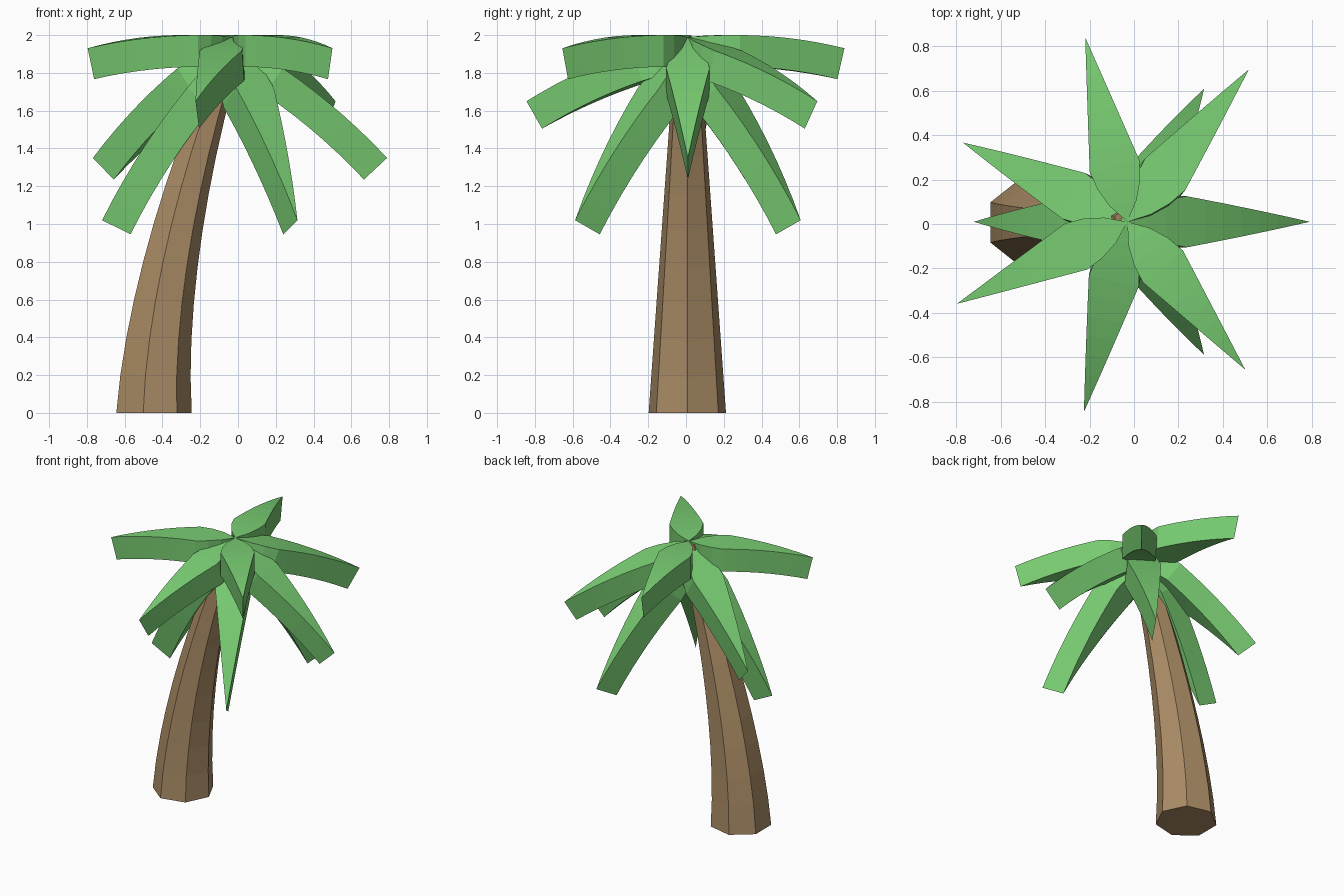
import bpy, bmesh, math
from mathutils import Vector

if "Cube" in bpy.data.objects:
    bpy.data.objects.remove(bpy.data.objects["Cube"])


def material(name, rgb):
    m = bpy.data.materials.new(name)
    m.diffuse_color = (*rgb, 1)
    m.use_nodes = True
    m.node_tree.nodes["Principled BSDF"].inputs["Base Color"].default_value = m.diffuse_color
    return m


BARK = material("bark brown", (0.40, 0.26, 0.13))
LEAF = material("leaf green", (0.19, 0.61, 0.17))


def loft(name, rings, mat):
    """Skin a list of closed rings with equal point counts and cap both ends."""
    bm = bmesh.new()
    loops = [[bm.verts.new(p) for p in ring] for ring in rings]
    n = len(loops[0])
    for a, b in zip(loops, loops[1:]):
        for i in range(n):
            j = (i + 1) % n
            bm.faces.new((a[i], a[j], b[j], b[i]))
    bm.faces.new(loops[0])
    bm.faces.new(loops[-1])
    bmesh.ops.remove_doubles(bm, verts=bm.verts, dist=1e-5)
    bmesh.ops.dissolve_degenerate(bm, edges=bm.edges, dist=1e-5)
    bmesh.ops.recalc_face_normals(bm, faces=bm.faces)
    me = bpy.data.meshes.new(name)
    bm.to_mesh(me)
    bm.free()
    me.materials.append(mat)
    ob = bpy.data.objects.new(name, me)
    bpy.context.collection.objects.link(ob)
    return ob


# Trunk: seven-sided, tapering and leaning over to the crown
HEIGHT, SIDES, STEPS = 1.965, 7, 10
CROWN = Vector((-0.03, 0.01, 1.99))
rings = []
for k in range(STEPS + 1):
    t = k / STEPS
    radius = 0.21 - 0.145 * t
    cx = -0.455 + 0.425 * t ** 1.7
    tilt = math.radians(18) * t
    ring = []
    for i in range(SIDES):
        a = math.tau * i / SIDES
        u = radius * math.cos(a)
        ring.append((cx + u * math.cos(tilt), 0.007 + radius * math.sin(a),
                     HEIGHT * t - u * math.sin(tilt)))
    rings.append(ring)
loft("trunk", rings, BARK)

# Leaves: thick pointed blades, bent downward along an arc
THICK, BEND = 0.168, math.radians(18)
OUTLINE = [(0, 0), (0.1, 0.062), (0.2, 0.098), (0.3, 0.115), (1, 0)]


def half_width(t):
    for (t0, w0), (t1, w1) in zip(OUTLINE, OUTLINE[1:]):
        if t <= t1 + 1e-6:
            return w0 + (w1 - w0) * (t - t0) / (t1 - t0)
    return 0


def leaf(name, heading, droop, length):
    h = math.radians(heading)
    out = Vector((math.cos(h), math.sin(h), 0))
    side = Vector((-math.sin(h), math.cos(h), 0))
    start = math.radians(droop) - BEND / 2
    arc_r = length / (2 * math.sin(BEND / 2))
    rings = []
    for k in range(11):
        t = k / 10
        a = start + BEND * t
        r = arc_r * (math.sin(a) - math.sin(start))
        z = arc_r * (math.cos(a) - math.cos(start))
        top = CROWN + out * r + Vector((0, 0, z))
        down = (-out * math.sin(a) - Vector((0, 0, math.cos(a)))) * THICK
        w = side * half_width(t)
        rings.append([top - w, top + w, top + w + down, top - w + down])
    loft(name, rings, LEAF)


# Upper whorl: seven evenly spaced leaves, each with droop and length
FLAT, LOW, MID, STEEP = (4, 0.852), (21.2, 0.94), (38, 1.04), (54.6, 1.19)
for i, kind in enumerate([MID, LOW, FLAT, MID, FLAT, LOW, FLAT]):
    leaf(f"upper_leaf_{i + 1}", 360 / 7 * i, *kind)

# Lower whorl: three steep hanging leaves
for i in range(3):
    leaf(f"lower_leaf_{i + 1}", 60 + 120 * i, *STEEP)
